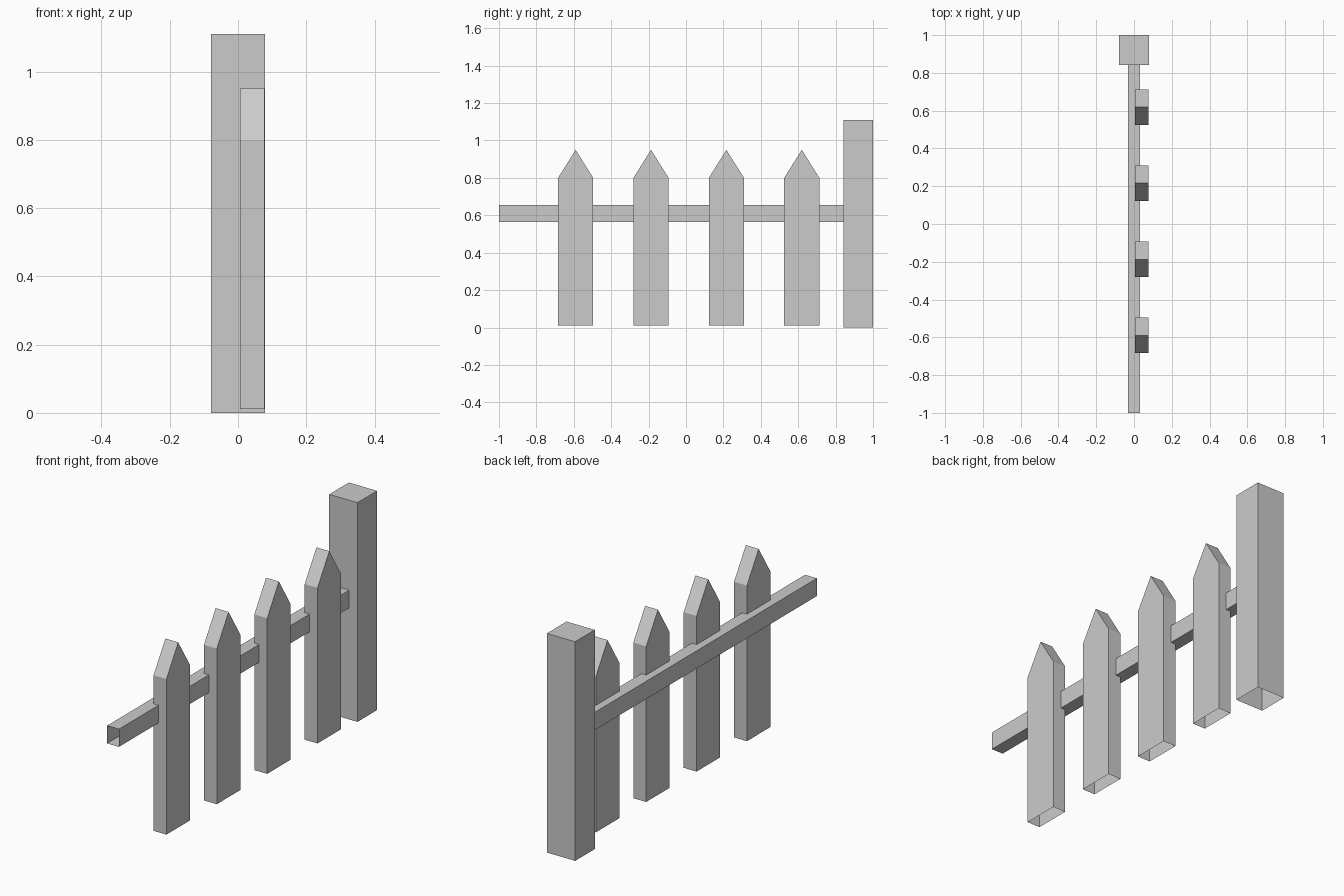
import bpy
import bmesh
from mathutils import Vector

cube = bpy.data.objects.get("Cube")
if cube:
    bpy.data.objects.remove(cube, do_unlink=True)

# Single plain grey for the whole fence
grey = bpy.data.materials.new("plain_grey")
grey.use_nodes = True
colour = (0.6, 0.6, 0.6, 1)
grey.diffuse_color = colour
grey.node_tree.nodes["Principled BSDF"].inputs["Base Color"].default_value = colour


def prism(name, profile, direction, open_dirs):
    """Extrude a flat profile, then drop the faces that point along open_dirs."""
    bm = bmesh.new()
    base = bm.faces.new([bm.verts.new(p) for p in profile])
    grown = bmesh.ops.extrude_face_region(bm, geom=[base], use_keep_orig=True)
    moved = [g for g in grown["geom"] if isinstance(g, bmesh.types.BMVert)]
    bmesh.ops.translate(bm, verts=moved, vec=direction)
    bmesh.ops.recalc_face_normals(bm, faces=bm.faces)
    bm.normal_update()
    gone = [f for f in bm.faces if any(f.normal.dot(Vector(d)) > 0.99 for d in open_dirs)]
    bmesh.ops.delete(bm, geom=gone, context="FACES")
    mesh = bpy.data.meshes.new(name)
    bm.to_mesh(mesh)
    bm.free()
    mesh.materials.append(grey)
    obj = bpy.data.objects.new(name, mesh)
    bpy.context.collection.objects.link(obj)
    return obj


DOWN, FRONT, BACK = (0, 0, -1), (0, -1, 0), (0, 1, 0)

# Tall square post at the back end, open underneath
h = 0.079
prism("post", [(-h, 0.843, 0), (h, 0.843, 0), (h, 1, 0), (-h, 1, 0)],
      (0, 0, 1.11), [DOWN])

# Hollow rail running into the post
r, low, high = 0.033, 0.565, 0.655
prism("rail", [(-r, -1, low), (r, -1, low), (r, -1, high), (-r, -1, high)],
      (0, 1.9, 0), [FRONT, BACK])

# Four pointed pickets, open underneath
half, foot, shoulder, tip = 0.094, 0.012, 0.80, 0.95
for i in range(4):
    y = -0.59 + i * 0.403
    outline = [(y - half, foot), (y + half, foot), (y + half, shoulder),
               (y, tip), (y - half, shoulder)]
    prism(f"picket_{i + 1}", [(0.006, a, b) for a, b in outline],
          (0.072, 0, 0), [DOWN])
